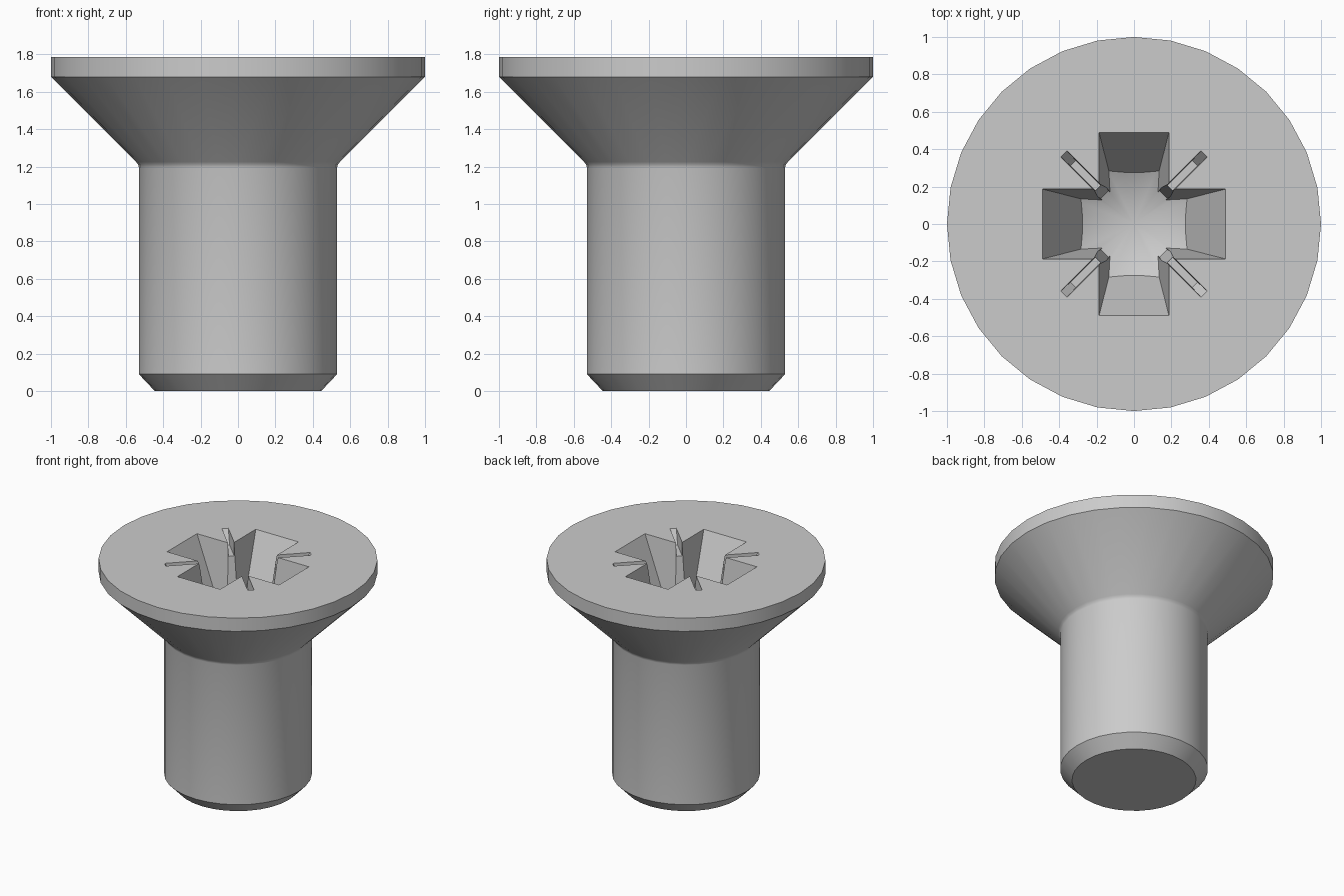
import bpy, bmesh, math
from mathutils import Matrix

cube = bpy.data.objects.get("Cube")
if cube:
    bpy.data.objects.remove(cube, do_unlink=True)

SIDES = 32
TOP = 1.785
RIM_DEPTH = 0.45       # depth of the cross arms at their inner ends
TIP_DEPTH = 0.58       # depth at the centre of the recess

steel = bpy.data.materials.new("grey_steel")
steel.use_nodes = True
steel.diffuse_color = (0.6, 0.6, 0.6, 1)
steel.node_tree.nodes["Principled BSDF"].inputs["Base Color"].default_value = (0.6, 0.6, 0.6, 1)


def make_object(name, bm):
    bmesh.ops.recalc_face_normals(bm, faces=bm.faces)
    mesh = bpy.data.meshes.new(name)
    bm.to_mesh(mesh)
    bm.free()
    mesh.materials.append(steel)
    obj = bpy.data.objects.new(name, mesh)
    bpy.context.collection.objects.link(obj)
    return obj


def lathe(name, profile):
    """Closed solid of revolution; a zero radius makes a point."""
    bm = bmesh.new()
    rings = []
    for r, z in profile:
        count = SIDES if r else 1
        rings.append([bm.verts.new((r * math.cos(a), r * math.sin(a), z))
                      for a in (math.tau * i / SIDES for i in range(count))])
    for low, high in zip(rings, rings[1:]):
        for i in range(SIDES):
            j = (i + 1) % SIDES
            if len(low) == 1:
                bm.faces.new((low[0], high[j], high[i]))
            else:
                bm.faces.new((low[i], low[j], high[j], high[i]))
    for ring in (rings[0], rings[-1]):
        if len(ring) > 1:
            bm.faces.new(ring)
    return make_object(name, bm)


def tapered_bar(name, angle, top, bottom, depth, reach):
    """Bar through the axis; top and bottom are (half length, half width)."""
    bm = bmesh.new()
    bmesh.ops.create_cube(bm, size=2)
    for v in bm.verts:
        drop = reach if v.co.z < 0 else -0.05
        t = drop / depth
        v.co.x *= top[0] + (bottom[0] - top[0]) * t
        v.co.y *= top[1] + (bottom[1] - top[1]) * t
        v.co.z = TOP - drop
    bm.transform(Matrix.Rotation(angle, 4, 'Z'))
    return make_object(name, bm)


def combine(target, tool, operation):
    mod = target.modifiers.new("cut", 'BOOLEAN')
    mod.operation = operation
    mod.solver = 'EXACT'
    mod.object = tool
    bpy.context.view_layer.objects.active = target
    bpy.ops.object.modifier_apply(modifier=mod.name)
    bpy.data.objects.remove(tool, do_unlink=True)


# Shank with chamfered end, small fillet, countersunk head with straight rim
screw = lathe("screw_body", [(0.445, 0), (0.53, 0.09), (0.53, 1.195), (0.534, 1.21),
                             (0.545, 1.225), (1, 1.68), (1, TOP)])

# Recess: crossed arms, corner ribs and shallow diagonal tick marks
recess = None
for k in range(2):
    turn = k * math.pi / 2
    bars = [
        tapered_bar("arm", turn, (0.49, 0.187), (0.275, 0.132), RIM_DEPTH, 0.7),
        tapered_bar("rib", turn + math.pi / 4, (0.285, 0.045), (0.225, 0.03), RIM_DEPTH, 0.7),
        tapered_bar("tick", turn + math.pi / 4, (0.53, 0.023), (0.46, 0.02), 0.1, 0.1),
    ]
    for bar in bars:
        if recess is None:
            recess = bar
        else:
            combine(recess, bar, 'UNION')

# Conical floor of the recess
slope = (TIP_DEPTH - RIM_DEPTH) / 0.275
floor = lathe("floor", [(0, TOP - TIP_DEPTH), (0.8, TOP - TIP_DEPTH + 0.8 * slope), (0.8, TOP + 0.2)])
combine(recess, floor, 'INTERSECT')
combine(screw, recess, 'DIFFERENCE')

bpy.ops.object.select_all(action='DESELECT')
screw.select_set(True)
bpy.context.view_layer.objects.active = screw
bpy.ops.object.shade_smooth_by_angle(angle=math.radians(30))
